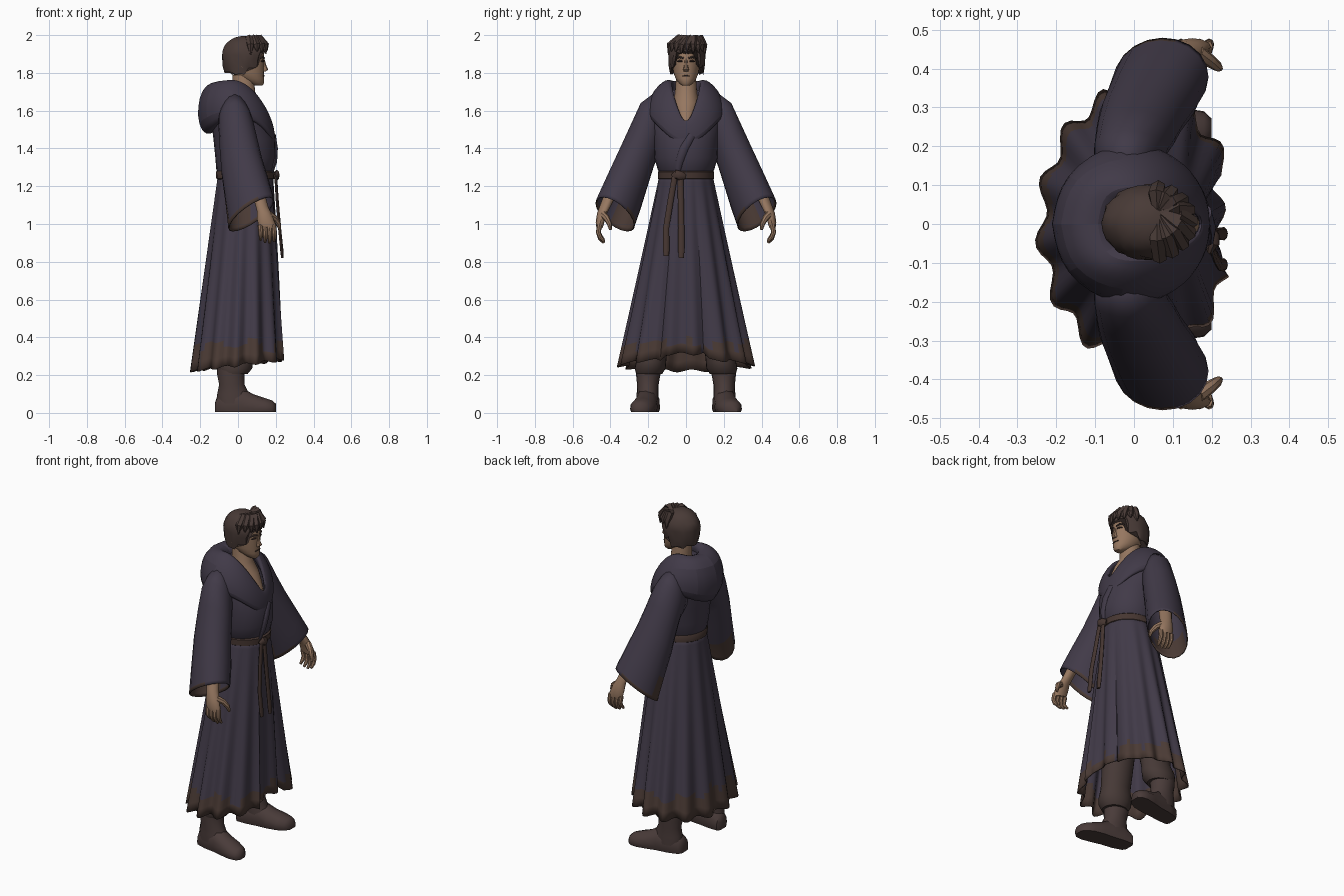
import bpy, bmesh, math, random
from mathutils import Vector as V

random.seed(4)

def material(name, r, g, b):
    m = bpy.data.materials.new(name)
    m.diffuse_color = [((c / 255 + .055) / 1.055) ** 2.4 for c in (r, g, b)] + [1]
    return m

ROBE = material("robe cloth", 65, 58, 72)
TRIM = material("worn brown hem", 74, 58, 52)
SKIN = material("skin", 150, 119, 96)
HAIR = material("hair", 72, 58, 54)
LEATHER = material("boot leather", 73, 59, 57)
TROUSER = material("trouser cloth", 70, 57, 54)
BELT = material("belt", 70, 54, 49)
DARK = material("eye dark", 62, 47, 42)

def finish(ob, angle=40):
    bpy.ops.object.select_all(action='DESELECT')
    bpy.context.view_layer.objects.active = ob
    ob.select_set(True)
    bpy.ops.object.shade_smooth_by_angle(angle=math.radians(angle))

def loft(name, rings, mats, caps=True, rule=None, subsurf=0, thick=0, angle=40):
    """Skin a list of equal-length rings; rule(center) picks the material."""
    bm = bmesh.new()
    vs = [[bm.verts.new(p) for p in r] for r in rings]
    n = len(rings[0])
    for a, b in zip(vs, vs[1:]):
        for i in range(n):
            j = (i + 1) % n
            bm.faces.new((a[i], a[j], b[j], b[i]))
    if caps:
        bm.faces.new(vs[0])
        bm.faces.new(vs[-1])
    bmesh.ops.recalc_face_normals(bm, faces=bm.faces)
    for f in bm.faces:
        if rule:
            f.material_index = rule(f.calc_center_median())
    me = bpy.data.meshes.new(name)
    bm.to_mesh(me)
    bm.free()
    for m in mats:
        me.materials.append(m)
    ob = bpy.data.objects.new(name, me)
    bpy.context.collection.objects.link(ob)
    if subsurf:
        s = ob.modifiers.new("smooth", 'SUBSURF')
        s.levels = s.render_levels = subsurf
    if thick:
        s = ob.modifiers.new("cloth", 'SOLIDIFY')
        s.thickness = thick
    finish(ob, angle)
    return ob

def oval(c, u, v, n=20):
    c, u, v = V(c), V(u), V(v)
    return [c + u * math.cos(2 * math.pi * i / n) + v * math.sin(2 * math.pi * i / n) for i in range(n)]

def level(z, x0, x1, ry, y=0, n=24):
    """Horizontal oval from its back x, front x and half width."""
    return oval(((x0 + x1) / 2, y, z), ((x1 - x0) / 2, 0, 0), (0, ry, 0), n)

def tube(name, pts, radii, mat, n=8, flat=1.0):
    pts = [V(p) for p in pts]
    rings = []
    for i, p in enumerate(pts):
        d = (pts[min(i + 1, len(pts) - 1)] - pts[max(i - 1, 0)]).normalized()
        side = d.cross(V((1, 0, 0)))
        side = (side if side.length > .1 else d.cross(V((0, 1, 0)))).normalized()
        rings.append(oval(p, side * radii[i], side.cross(d) * radii[i] * flat, n))
    return loft(name, rings, [mat])

# Pleated skirt with an inset front panel and worn hem
PLEATS, N = 14, 112
def skirt_ring(t):
    ring = []
    for i in range(N):
        a = 2 * math.pi * i / N
        wave = .5 - .5 * math.cos(2 * math.pi * (i * PLEATS / N + .2))
        front = min(a, 2 * math.pi - a) < .36
        k = (1 - .13 * t if front else 1) * (1 + (.13 * wave - .07) * t ** .7)
        rx, ry = .145 + .105 * t, .138 + .21 * t
        hem = .245 + .03 * math.cos(a) + .015 * (1 - wave) + (.03 if front else 0)
        ring.append((.04 * (1 - t) + .008 * t + rx * k * math.cos(a), ry * k * math.sin(a),
                     1.27 + (hem - 1.27) * t))
    return ring
loft("robe_skirt", [skirt_ring(t) for t in (0, .05, .15, .3, .5, .7, .82, .865, .9, .95, 1)], [ROBE, TRIM],
     caps=False, thick=.006, angle=50,
     rule=lambda c: int(c.z < .365 + .025 * math.sin(9 * math.atan2(c.y, c.x) + 1)))

# Torso of the robe, bloused over the belt
loft("robe_torso", [level(*r) for r in (
    (1.26, -.105, .17, .135), (1.29, -.115, .19, .15), (1.35, -.12, .2, .168), (1.45, -.13, .197, .172),
    (1.53, -.14, .165, .185), (1.60, -.135, .11, .2), (1.66, -.12, .07, .185), (1.71, -.09, .04, .10))], [ROBE])
# Overlapping front flap edge
tube("front_flap_fold", [(.19, .03, 1.47), (.2, -.01, 1.40), (.197, -.035, 1.33), (.18, -.045, 1.27)],
     [.02, .022, .02, .012], ROBE, flat=.5)

# Hood lying on the shoulders: five-point sections from back to front, mirrored
half = [
    [(-.03, 0, 1.70), (-.08, 0, 1.765), (-.205, 0, 1.74), (-.225, 0, 1.50), (-.12, 0, 1.44)],
    [(-.03, .04, 1.71), (-.07, .08, 1.775), (-.18, .13, 1.735), (-.205, .13, 1.54), (-.11, .12, 1.47)],
    [(0, .055, 1.74), (0, .09, 1.79), (-.03, .19, 1.725), (-.04, .25, 1.61), (-.03, .19, 1.56)],
    [(.08, .055, 1.69), (.09, .08, 1.725), (.10, .155, 1.67), (.12, .19, 1.56), (.11, .16, 1.51)],
    [(.15, .03, 1.58), (.16, .038, 1.605), (.175, .08, 1.575), (.19, .095, 1.47), (.17, .08, 1.43)],
    [(.17, 0, 1.51), (.18, 0, 1.53), (.195, 0, 1.5), (.205, 0, 1.42), (.185, 0, 1.39)]]
mirror = [[(x, -y, z) for x, y, z in s] for s in half[-2:0:-1]]
loft("hood", half + mirror + half[:1], [ROBE], caps=False, subsurf=2)

# Belt, knot and hanging tails
loft("belt", [level(*r) for r in ((1.232, -.105, .178, .138), (1.24, -.115, .192, .148),
     (1.275, -.117, .194, .149), (1.285, -.11, .18, .14))], [BELT])
tube("belt_knot", [(.195, -.07, 1.25), (.205, -.05, 1.262), (.205, -.03, 1.255), (.195, -.005, 1.25)],
     [.015, .025, .025, .015], BELT, flat=.6)
for k, (y0, y1, zb) in enumerate(((-.06, -.105, .83), (-.03, -.025, .82))):
    tube("belt_tail_%d" % k, [(.2, y0, 1.25), (.208, (y0 + y1) / 2, 1.12), (.22, y1, .98), (.232, y1, .86),
         (.235, y1, zb)], [.015, .016, .016, .017, .013], BELT, flat=.5)

# Neck and bare chest
loft("neck_and_chest", [level(*r) for r in ((1.79, -.03, .085, .052), (1.70, -.03, .09, .058),
     (1.64, -.02, .125, .07), (1.58, 0, .152, .06), (1.52, .02, .172, .04))], [SKIN])

# Head with nose, mouth, brows and eyes
loft("head", [level(*r) for r in ((1.733, .085, .128, .02), (1.745, .05, .138, .036), (1.77, .0, .138, .055),
     (1.80, -.03, .137, .066), (1.85, -.05, .139, .074), (1.90, -.06, .138, .077), (1.95, -.05, .12, .068),
     (1.975, -.01, .08, .035))], [SKIN])
loft("nose", [level(z, .12, x, w, 0, 8) for z, x, w in ((1.875, .14, .008), (1.84, .15, .010),
     (1.818, .16, .015), (1.808, .148, .013))], [SKIN])
tube("mouth", [(.134, -.022, 1.783), (.137, 0, 1.785), (.134, .022, 1.783)], [.003, .004, .003], DARK)
for s in (1, -1):
    tube("brow", [(.138, s * .013, 1.878), (.132, s * .035, 1.884), (.118, s * .055, 1.876)], [.005, .006, .003], HAIR)
    tube("eye", [(.137, s * .018, 1.862), (.132, s * .032, 1.864), (.123, s * .046, 1.861)], [.004, .006, .003], DARK)
    loft("ear", [oval((.025, s * y, 1.845), (r * .7, 0, r * .2), (0, 0, r * 1.3), 10)
                 for y, r in ((.068, .02), (.082, .022), (.088, .012))], [SKIN])

# Rounded hair cap with an uneven lower edge
hair = []
for t in (.08, .25, .42, .58, .72, .86, 1, 1.1, 1.2):
    ring = []
    u = min(t, 1) * math.pi / 2
    for i in range(28):
        a = 2 * math.pi * i / 28
        c = math.cos(a)
        low = 1.915 if c > .72 else 1.835 if c > .15 else 1.80
        r = math.sin(u) ** .85 * random.uniform(.97, 1.04) * (1 if t <= 1 else .99 if t < 1.15 else .9)
        z = 1.895 + .1 * math.cos(u)
        if c > .72:
            z = max(z, 1.925)
        if t > 1:
            z = low + (.04 if t < 1.15 else random.uniform(-.012, .008))
        ring.append((.034 + .115 * r * c, .004 + .096 * r * math.sin(a), z))
    hair.append(ring)
loft("hair", hair, [HAIR], angle=35)
# Swept locks: from a side parting over the crown and down to the brow and temples
for k in range(9):
    a = math.radians(-75 + 19 * k)
    c, s = math.cos(a), math.sin(a)
    tube("hair_lock", [(.06, .03, 1.975), (.04 + .075 * c, .02 + .06 * s, 1.982), (.038 + .11 * c, .004 + .092 * s, 1.945),
         (.036 + .118 * c, .004 + .1 * s, 1.895 + .02 * abs(math.sin(k * 2)))], [.012, .022, .02, .003], HAIR, n=6)

# Sleeves, hands and legs, mirrored
for s, side in ((1, "left"), (-1, "right")):
    def m(x, y, z):
        return (x, s * y, z)
    rings = []
    for o, i, f in (((-.02, .16, 1.70), (-.02, .11, 1.42), (.085, 0, 0)),
                    ((-.015, .24, 1.64), (0, .15, 1.36), (.095, 0, 0)),
                    ((.005, .295, 1.52), (.005, .172, 1.30), (.102, -.01, .01)),
                    ((.03, .35, 1.40), (.01, .2, 1.21), (.108, -.015, .02)),
                    ((.07, .42, 1.25), (.03, .24, 1.08), (.115, -.02, .035)),
                    ((.105, .468, 1.145), (.03, .27, .995), (.115, -.03, .05)),
                    ((.11, .475, 1.128), (.03, .275, .975), (.115, -.03, .05))):
        o, i = V(m(*o)), V(m(*i))
        rings.append(oval((o + i) / 2, (o - i) / 2, m(*f)))
    mid = (sum(rings[-1], V()) + sum(rings[-2], V())) / 40
    axis = (sum(rings[-1], V()) - sum(rings[-2], V())).normalized()
    loft(side + "_sleeve", rings, [ROBE, TRIM], caps=False, thick=.006,
         rule=lambda c: int((c - mid).dot(axis) > -.03))
    loft(side + "_hand", [oval(m(*c), (a, 0, -.01), m(0, b, 0), 12) for c, a, b in (
        ((.08, .36, 1.25), .04, .038), ((.125, .425, 1.10), .036, .03), ((.14, .443, 1.06), .04, .027),
        ((.15, .455, 1.01), .048, .023), ((.152, .457, .985), .044, .018))], [SKIN])
    for k in range(4):
        x = .117 + .024 * k
        d = (.015, .004, 0, .008)[k]
        tube(side + "_finger", [m(x, .458, .995), m(x + .004, .464, .955), m(x + .004, .454, .922 + d),
             m(x + .002, .434, .9 + d)], [.0135, .013, .0115, .007], SKIN)
    tube(side + "_thumb", [m(.165, .44, 1.05), m(.195, .42, 1.03), m(.215, .405, 1.0), m(.222, .4, .97)],
         [.02, .017, .013, .007], SKIN)

    # Trouser leg with a bunched cuff
    loft(side + "_trouser_leg", [level(z, x0, x1, r, s * y) for z, x0, x1, r, y in (
        (.85, -.09, .1, .085, .09), (.5, -.10, .085, .085, .145), (.32, -.10, .075, .075, .175),
        (.27, -.12, .08, .08, .185), (.235, -.115, .075, .082, .19), (.205, -.10, .05, .068, .195))], [TROUSER])
    # Boot shaft and foot
    loft(side + "_boot_shaft", [level(z, x0, x1, r, s * y, 16) for z, x0, x1, r, y in (
        (.25, -.11, .035, .062, .2), (.2, -.11, .035, .064, .2), (.15, -.10, .035, .057, .202),
        (.1, -.11, .06, .058, .203), (.05, -.11, .07, .058, .203))], [LEATHER])
    foot = []
    for x, w, h, y in ((-.122, .03, .05, .185), (-.11, .05, .085, .188), (-.05, .06, .13, .198), (.02, .06, .13, .208),
                       (.08, .066, .095, .218), (.14, .066, .075, .23), (.18, .052, .062, .238), (.2, .028, .045, .243)):
        foot.append([(x, s * (y + w * p), .004 + h * q) for p, q in
                     ((-.9, 0), (.9, 0), (1, .2), (.95, .55), (.6, .88), (0, 1), (-.6, .88), (-.95, .55), (-1, .2))])
    loft(side + "_boot_foot", foot, [LEATHER], angle=50)
